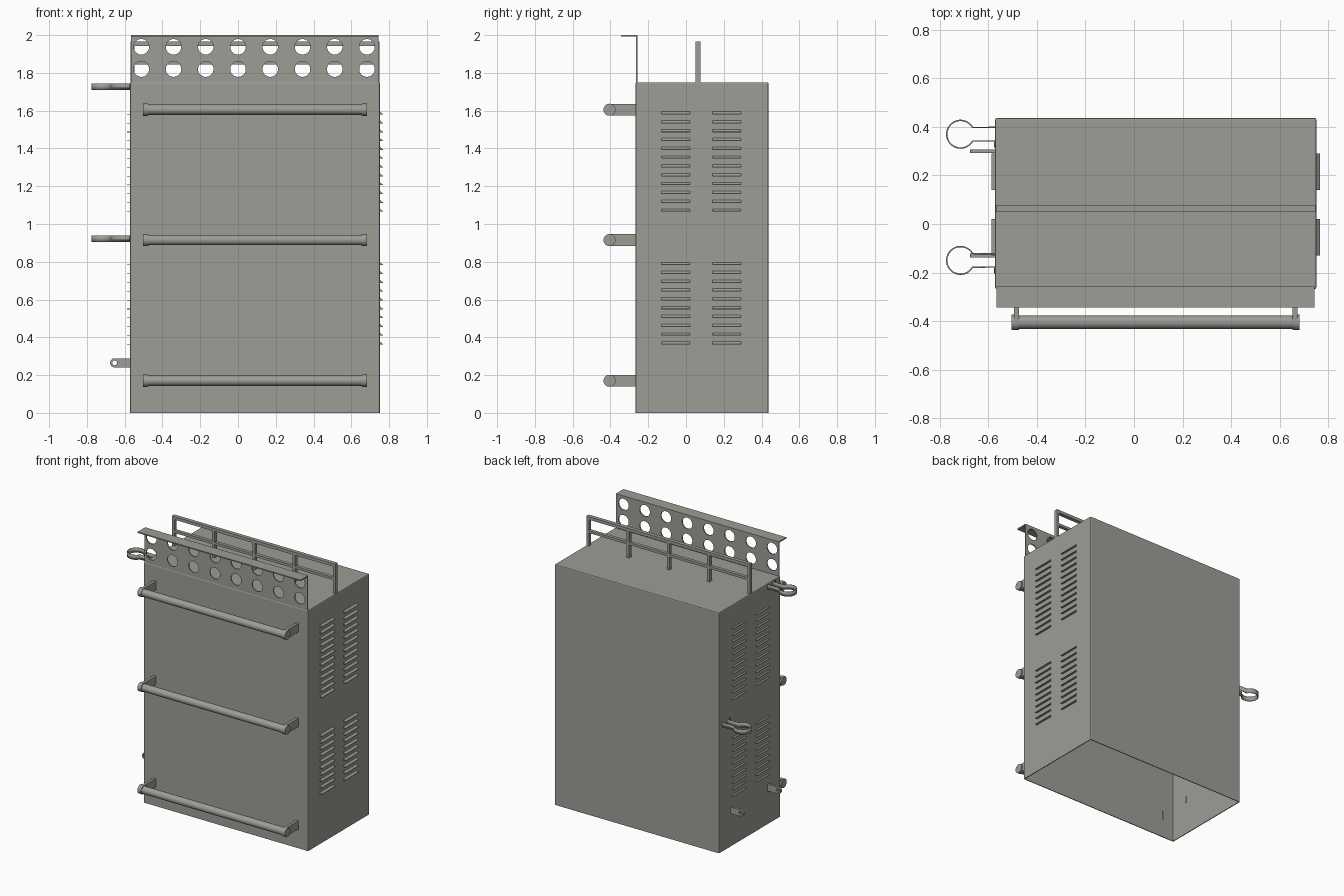
import bpy, bmesh, math
from mathutils import Matrix, Vector

if "Cube" in bpy.data.objects:
    bpy.data.objects.remove(bpy.data.objects["Cube"])

grey = bpy.data.materials.new("warm grey metal")
grey.diffuse_color = (0.34, 0.34, 0.31, 1)
grey.use_nodes = True
grey.node_tree.nodes["Principled BSDF"].inputs["Base Color"].default_value = grey.diffuse_color

X0, X1, Y0, Y1, H = -0.572, 0.752, -0.268, 0.437, 1.75
XZ = Matrix.Rotation(math.pi / 2, 4, 'X')                                  # plate lying in x-z
YZ = Matrix(((0, 0, 1, 0), (1, 0, 0, 0), (0, 1, 0, 0), (0, 0, 0, 1)))      # plate lying in y-z


def add(name, mesh, smooth=False):
    ob = bpy.data.objects.new(name, mesh)
    bpy.context.collection.objects.link(ob)
    mesh.materials.clear()
    mesh.materials.append(grey)
    if smooth:
        bpy.ops.object.select_all(action='DESELECT')
        ob.select_set(True)
        bpy.context.view_layer.objects.active = ob
        bpy.ops.object.shade_smooth_by_angle(angle=math.radians(35))
    return ob


def from_bm(name, bm, smooth=False):
    bmesh.ops.recalc_face_normals(bm, faces=bm.faces)
    me = bpy.data.meshes.new(name)
    bm.to_mesh(me)
    bm.free()
    return add(name, me, smooth)


def add_box(bm, lo, hi):
    lo, hi = Vector(lo), Vector(hi)
    m = Matrix.Translation((lo + hi) / 2) @ Matrix.Diagonal((*(hi - lo), 1))
    return bmesh.ops.create_cube(bm, size=1, matrix=m)["verts"]


def add_rod(bm, x0, x1, y, z, r):
    m = Matrix.Translation(((x0 + x1) / 2, y, z)) @ Matrix.Rotation(math.pi / 2, 4, 'Y')
    bmesh.ops.create_cone(bm, cap_ends=True, segments=32, radius1=r, radius2=r,
                          depth=x1 - x0, matrix=m)


def arc(cx, cy, r, a0, a1, n):
    return [(cx + r * math.cos(math.radians(a0 + (a1 - a0) * i / n)),
             cy + r * math.sin(math.radians(a0 + (a1 - a0) * i / n))) for i in range(n + 1)]


def circle(cx, cy, r, n=32):
    return arc(cx, cy, r, 0, 360, n)[:-1]


def plate(name, loops, thick, matrix):
    """Flat plate from an outline and hole loops."""
    cu = bpy.data.curves.new(name, 'CURVE')
    cu.dimensions, cu.fill_mode, cu.extrude = '2D', 'BOTH', thick / 2
    for pts in loops:
        sp = cu.splines.new('POLY')
        sp.points.add(len(pts) - 1)
        for p, (u, v) in zip(sp.points, pts):
            p.co = (u, v, 0, 1)
        sp.use_cyclic_u = True
    tmp = bpy.data.objects.new(name + "_tmp", cu)
    bpy.context.collection.objects.link(tmp)
    bpy.context.view_layer.update()
    me = bpy.data.meshes.new_from_object(tmp.evaluated_get(bpy.context.evaluated_depsgraph_get()))
    bpy.data.objects.remove(tmp)
    bm = bmesh.new()
    bm.from_mesh(me)
    bmesh.ops.remove_doubles(bm, verts=bm.verts, dist=1e-5)
    bm.transform(matrix)
    return from_bm(name, bm, True)


# Cabinet shell, open underneath
bm = bmesh.new()
add_box(bm, (X0, Y0, 0), (X1, Y1, H))
bmesh.ops.delete(bm, geom=[f for f in bm.faces if f.calc_center_median().z < 0.01],
                 context='FACES_ONLY')
bmesh.ops.bevel(bm, geom=[e for e in bm.edges if max(v.co.z for v in e.verts) > 1],
                offset=0.007, segments=2, profile=0.5, affect='EDGES')
shell = from_bm("cabinet_shell", bm)
bm = bmesh.new()
bm.from_mesh(shell.data)
if max(bm.faces, key=lambda f: f.calc_center_median().z).normal.z < 0:
    bmesh.ops.reverse_faces(bm, faces=bm.faces)
bm.to_mesh(shell.data)
bm.free()
sol = shell.modifiers.new("sheet", 'SOLIDIFY')
sol.thickness, sol.offset = 0.006, -1

# Perforated front panel with a flange folded forward
holes = [circle(-0.512 + 0.1707 * i, z, 0.041) for i in range(8) for z in (1.82, 1.938)]
outline = [(-0.567, H - 0.004), (0.745, H - 0.004), (0.745, 2.0), (-0.567, 2.0)]
plate("perforated_panel", [outline] + holes, 0.008, Matrix.Translation((0, -0.262, 0)) @ XZ)
bm = bmesh.new()
add_box(bm, (-0.567, -0.345, 1.992), (0.745, -0.264, 2.0))
from_bm("panel_flange", bm)

# Railing on the roof: five posts and two rails
bm = bmesh.new()
ra, rb = -0.568, 0.748
for i in range(5):
    x = ra + (rb - ra - 0.02) * i / 4
    add_box(bm, (x, 0.05, H - 0.004), (x + 0.02, 0.078, 1.945))
add_box(bm, (ra, 0.05, 1.943), (rb, 0.078, 1.965))
add_box(bm, (ra, 0.052, 1.845), (rb, 0.076, 1.863))
from_bm("roof_railing", bm)

# Three front handles, each a tube with end collars and two brackets
HY = -0.405
for k, z in enumerate((0.17, 0.915, 1.605)):
    bm = bmesh.new()
    add_rod(bm, -0.5, 0.678, HY, z, 0.027)
    for a in (-0.504, 0.656):
        add_rod(bm, a, a + 0.027, HY, z, 0.032)
    from_bm(f"handle_tube_{k}", bm, True)
    for x in (-0.484, 0.664):
        shape = [(Y0 + 0.007, z - 0.031), (Y0 + 0.007, z + 0.031)] + arc(HY, z, 0.031, 90, 270, 16)
        plate(f"handle_bracket_{k}", [shape], 0.02, Matrix.Translation((x, 0, 0)) @ YZ)

# Wedge louvres on both sides: upper and lower blocks, two columns each
bm = bmesh.new()
for side, xw in ((1, X1), (-1, X0)):
    for top, rows in ((1.587, 12), (0.79, 10)):
        for i in range(rows):
            z = top - 0.0467 * i
            for y in (-0.13, 0.14):
                verts = add_box(bm, (xw - 0.002, y, z - 0.008), (xw + 0.015, y + 0.15, z + 0.009))
                for v in verts:
                    if (v.co.x - xw) * side > 0.001 and v.co.z > z:
                        v.co.z = z - 0.005
                    if side < 0:
                        v.co.x = 2 * xw - v.co.x if v.co.x > xw + 0.01 else xw + 0.002
                        if v.co.x < xw - 0.01 and v.co.z > z:
                            v.co.z = z - 0.005
from_bm("side_louvres", bm)

# Ring clamps on the left side: bent strip with a foot against the wall
for name, yc, zc in (("upper_clamp", -0.15, 1.727), ("middle_clamp", 0.37, 0.922)):
    path = ([(X0, yc - 0.055), (X0 - 0.003, yc - 0.055), (X0 - 0.003, yc - 0.028)]
            + arc(-0.715, yc, 0.057, -29.4, -330.6, 32)
            + [(X0 + 0.004, yc + 0.028)])
    path = path[1:]
    bm = bmesh.new()
    cols = [[bm.verts.new((x, y, zc + d)) for d in (-0.017, 0.017)] for x, y in path]
    for a, b in zip(cols, cols[1:]):
        bm.faces.new((a[0], b[0], b[1], a[1]))
    ob = from_bm(name, bm, True)
    sol = ob.modifiers.new("strip", 'SOLIDIFY')
    sol.thickness, sol.offset = 0.006, 0

# Lower lugs with an eye on the left side
for name, y in (("front_lug", -0.13), ("rear_lug", 0.3)):
    shape = [(X0 + 0.007, 0.241), (X0 + 0.007, 0.289)] + arc(-0.653, 0.265, 0.024, 90, 270, 16)
    plate(name, [shape, circle(-0.653, 0.265, 0.013, 20)], 0.016,
          Matrix.Translation((0, y, 0)) @ XZ)
